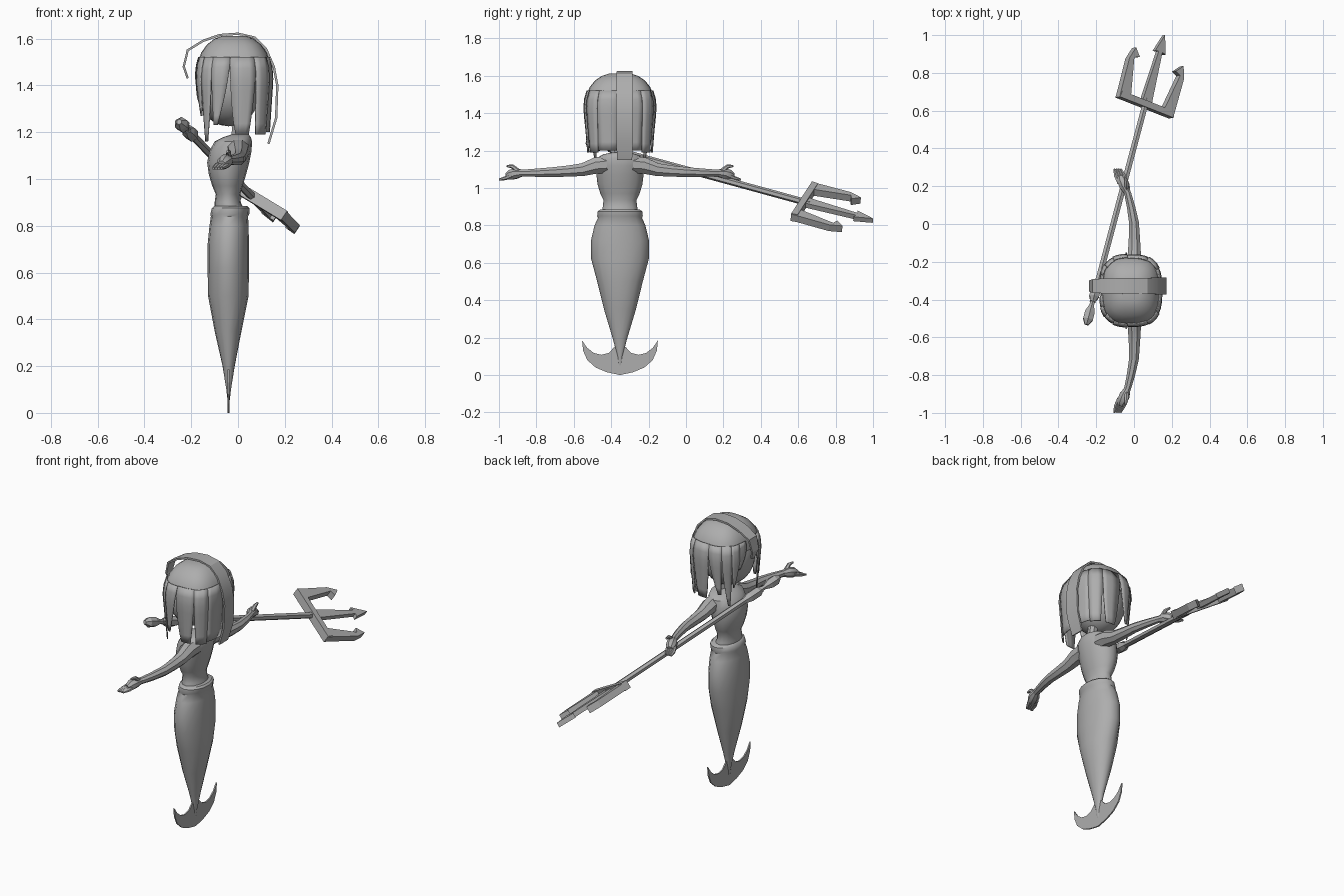
import bpy, bmesh, math
from mathutils import Vector

if "Cube" in bpy.data.objects:
    bpy.data.objects.remove(bpy.data.objects["Cube"])

CY = -0.353  # body centre line
grey = bpy.data.materials.new("plain grey")
grey.diffuse_color = (0.42, 0.42, 0.42, 1)
grey.use_nodes = True
grey.node_tree.nodes["Principled BSDF"].inputs["Base Color"].default_value = grey.diffuse_color

def make(name, bm, smooth=40):
    bmesh.ops.recalc_face_normals(bm, faces=bm.faces)
    me = bpy.data.meshes.new(name)
    bm.to_mesh(me)
    bm.free()
    me.materials.append(grey)
    ob = bpy.data.objects.new(name, me)
    bpy.context.collection.objects.link(ob)
    bpy.ops.object.select_all(action='DESELECT')
    ob.select_set(True)
    bpy.context.view_layer.objects.active = ob
    if smooth:
        bpy.ops.object.shade_smooth_by_angle(angle=math.radians(smooth))
    return ob

def loft(name, rings, smooth=40):
    bm = bmesh.new()
    vs = [[bm.verts.new(p) for p in r] for r in rings]
    n = len(vs[0])
    for a, b in zip(vs, vs[1:]):
        for i in range(n):
            j = (i + 1) % n
            bm.faces.new((a[i], a[j], b[j], b[i]))
    bm.faces.new(vs[0])
    bm.faces.new(vs[-1])
    return make(name, bm, smooth)

def body(name, rows, sides=16):
    # rows: z, x min, x max, half width in y
    rings = []
    for z, x0, x1, h in rows:
        rings.append([((x0 + x1) / 2 + (x1 - x0) / 2 * math.cos(2 * math.pi * i / sides),
                       CY + h * math.sin(2 * math.pi * i / sides), z) for i in range(sides)])
    return loft(name, rings)

def tube(name, pts, sides=8, smooth=40):
    # pts: (x, y, z, radius)
    P = [Vector(p[:3]) for p in pts]
    rings = []
    for i, p in enumerate(P):
        d = (P[min(i + 1, len(P) - 1)] - P[max(i - 1, 0)]).normalized()
        u = d.cross(Vector((0, 0, 1)) if abs(d.z) < 0.9 else Vector((1, 0, 0))).normalized()
        v = d.cross(u)
        rings.append([p + pts[i][3] * (math.cos(a) * u + math.sin(a) * v)
                      for a in (2 * math.pi * (k + 0.5) / sides for k in range(sides))])
    return loft(name, rings, smooth)

def plate(name, outline, place, thick):
    # extrude a flat outline on both sides of its plane
    bm = bmesh.new()
    a = [bm.verts.new(place(s, t, -thick)) for s, t in outline]
    b = [bm.verts.new(place(s, t, thick)) for s, t in outline]
    bm.faces.new(a)
    bm.faces.new(b)
    for i in range(len(a)):
        j = (i + 1) % len(a)
        bm.faces.new((a[i], a[j], b[j], b[i]))
    return make(name, bm, 0)

# Tail with a rolled lip at the hips
body("tail", [(0.04, -.043, -.037, .006), (0.1, -.05, -.03, .013), (0.2, -.066, -.014, .04),
              (0.35, -.1, .015, .085), (0.5, -.128, .045, .122), (0.62, -.13, .047, .154),
              (0.72, -.13, .047, .155), (0.8, -.122, .045, .136), (0.84, -.116, .043, .118),
              (0.85, -.118, .048, .122), (0.875, -.112, .05, .119), (0.885, -.1, .04, .105)])
# Tail fin
for m in (1, -1):
    plate("fin", [(0, .0), (.07, .015), (.13, .04), (.175, .08), (.197, .13), (.203, .185),
                  (.175, .145), (.14, .118), (.1, .108), (.06, .118), (.03, .15), (0, .17)],
          lambda s, t, h: (-.04 + h, CY + m * s, t), .004)
# Torso and neck
body("torso", [(0.86, -.1, .03, .1), (0.9, -.1, .012, .092), (0.935, -.095, .01, .088),
               (0.97, -.11, .02, .105), (1.02, -.125, .035, .12), (1.07, -.132, .048, .126),
               (1.12, -.122, .058, .13), (1.16, -.1, .06, .125), (1.18, -.06, .055, .09),
               (1.19, -.03, .045, .04)])
tube("neck", [(.005, CY, 1.16, .038), (.0, CY, 1.22, .028), (-.01, CY, 1.3, .03)])

# Arms and hands
for m in (1, -1):
    def P(x, y, z, r):
        return (x, CY + m * y, z, r)
    tube("arm", [P(.0, .07, 1.125, .05), P(0, .13, 1.12, .047), P(.002, .2, 1.098, .037),
                 P(.002, .28, 1.09, .032), P(0, .36, 1.085, .028), P(-.015, .44, 1.082, .024),
                 P(-.032, .51, 1.08, .02), P(-.042, .54, 1.08, .019)])
    tube("palm", [P(-.035, .52, 1.08, .018), P(-.05, .555, 1.078, .03), P(-.062, .585, 1.07, .029),
                  P(-.07, .605, 1.062, .018)])
    for k in range(4):
        o = (k - 1.5) * .014
        tube("finger", [P(-.058 + o, .57, 1.068, .011), P(-.075 + o, .61, 1.053, .011),
                        P(-.088 + o * .8, .645, 1.045, .006)], 6)
    tube("thumb", [P(-.04, .545, 1.09, .014), P(-.04, .575, 1.115, .011), P(-.045, .605, 1.118, .006)], 6)

# Head
bm = bmesh.new()
bmesh.ops.create_uvsphere(bm, u_segments=20, v_segments=12, radius=1)
for v in bm.verts:
    v.co = (-.04 + .14 * v.co.x, CY + .155 * v.co.y, 1.39 + .165 * v.co.z)
make("head", bm)

# Hair surface: rounded-square plan, domed above, narrowing below
def hair(deg, z, grow=0.0):
    a = math.radians(deg)
    c, s = math.cos(a), math.sin(a)
    if z > 1.42:
        f = max(0, 1 - ((z - 1.42) / .197) ** 2.4) ** (1 / 2.4)
    else:
        f = 1 - .1 * (1.42 - z) / .25
    e = lambda q: math.copysign(abs(q) ** .72, q)
    return Vector((-.017 + (.163 + grow) * f * e(c), CY + (.188 + grow) * f * e(s), z))

bm = bmesh.new()
levels = [1.46, 1.5, 1.54, 1.575, 1.6, 1.612]
rows = [[bm.verts.new(hair(i * 15, z)) for i in range(24)] for z in levels]
for a, b in zip(rows, rows[1:]):
    for i in range(24):
        j = (i + 1) % 24
        bm.faces.new((a[i], a[j], b[j], b[i]))
bm.faces.new(rows[-1])
make("hair_cap", bm)

# Hanging locks: start angle, end angle, tip height, tip width share, lean toward the face
locks = [(0, 34, 1.2, .95, 0), (32, 63, 1.19, .8, 0), (64, 92, 1.19, .55, 3), (93, 117, 1.23, .25, 8),
         (118, 142, 1.16, .2, 6), (141, 160, 1.27, .1, -4), (158, 176, 1.37, .1, -8)]
for m in (1, -1):
    for k, (a0, a1, tip, share, lean) in enumerate(locks):
        bm = bmesh.new()
        rows = []
        for r in range(8):
            t = r / 7
            z = 1.52 + (tip - 1.52) * t
            mid = (a0 + a1) / 2 + lean * t * t
            half = (a1 - a0) / 2 * (1.04 - (1 - share) * t ** 2)
            rows.append([bm.verts.new(hair(m * (mid + half * q), z, .002 + .003 * (k % 2)))
                         for q in (-1, -.33, .33, 1)])
        for a, b in zip(rows, rows[1:]):
            for i in range(3):
                bm.faces.new((a[i], a[i + 1], b[i + 1], b[i]))
        ob = make("hair_lock", bm)
        mod = ob.modifiers.new("thickness", 'SOLIDIFY')
        mod.thickness = .006
        mod.offset = 0

# Raised middle band: fringe, parting and back lock
band = [(-.215, 1.43, .012), (-.232, 1.48, .03), (-.215, 1.55, .036), (-.15, 1.59, .04), (-.08, 1.615, .041),
        (0, 1.621, .042), (.07, 1.605, .043), (.12, 1.555, .044), (.153, 1.48, .045), (.168, 1.4, .045),
        (.163, 1.26, .045), (.13, 1.15, .04)]
rings = []
for i, (x, z, h) in enumerate(band):
    p, q = band[max(i - 1, 0)], band[min(i + 1, len(band) - 1)]
    n = Vector((-(q[1] - p[1]), 0, q[0] - p[0])).normalized() * .005
    c = Vector((x, CY + .025, z))
    w = Vector((0, h, 0))
    rings.append([c - w - n, c + w - n, c + w + n, c - w + n])
loft("hair_band", rings, 30)

# Trident: local axes along the crossbar, the shaft and the thickness
U = Vector((.28, -.11, -.17)).normalized()
D = Vector((.4, 1.5, -.41)).normalized()
N = U.cross(D).normalized()
C = Vector((.06, .635, .925))
def local(s, t, h):
    return C + U * s + D * t + N * h
def along(t, r):
    return (*(C + D * t), r)
tube("trident_shaft", [along(-1.12, .018), along(.03, .018)], 6, 0)
tube("trident_pommel", [along(-1.25, .012), along(-1.22, .03), along(-1.18, .03), along(-1.14, .014),
                        along(-1.12, .014), along(-1.09, .03), along(-1.03, .03), along(-.99, .018)], 6, 0)
plate("trident_crossbar", [(-.175, -.02), (.175, -.02), (.17, .015), (-.17, .015)], local, .024)
for m in (1, -1):
    plate("trident_side_prong", [(.175, -.02), (.178, .2), (.155, .267), (.118, .225), (.15, .212), (.11, .012)],
          lambda s, t, h: local(m * s, t, h), .02)
plate("trident_middle_prong", [(-.03, .01), (.03, .01), (.012, .295), (.034, .29), (0, .39),
                               (-.034, .29), (-.012, .295)], local, .014)
